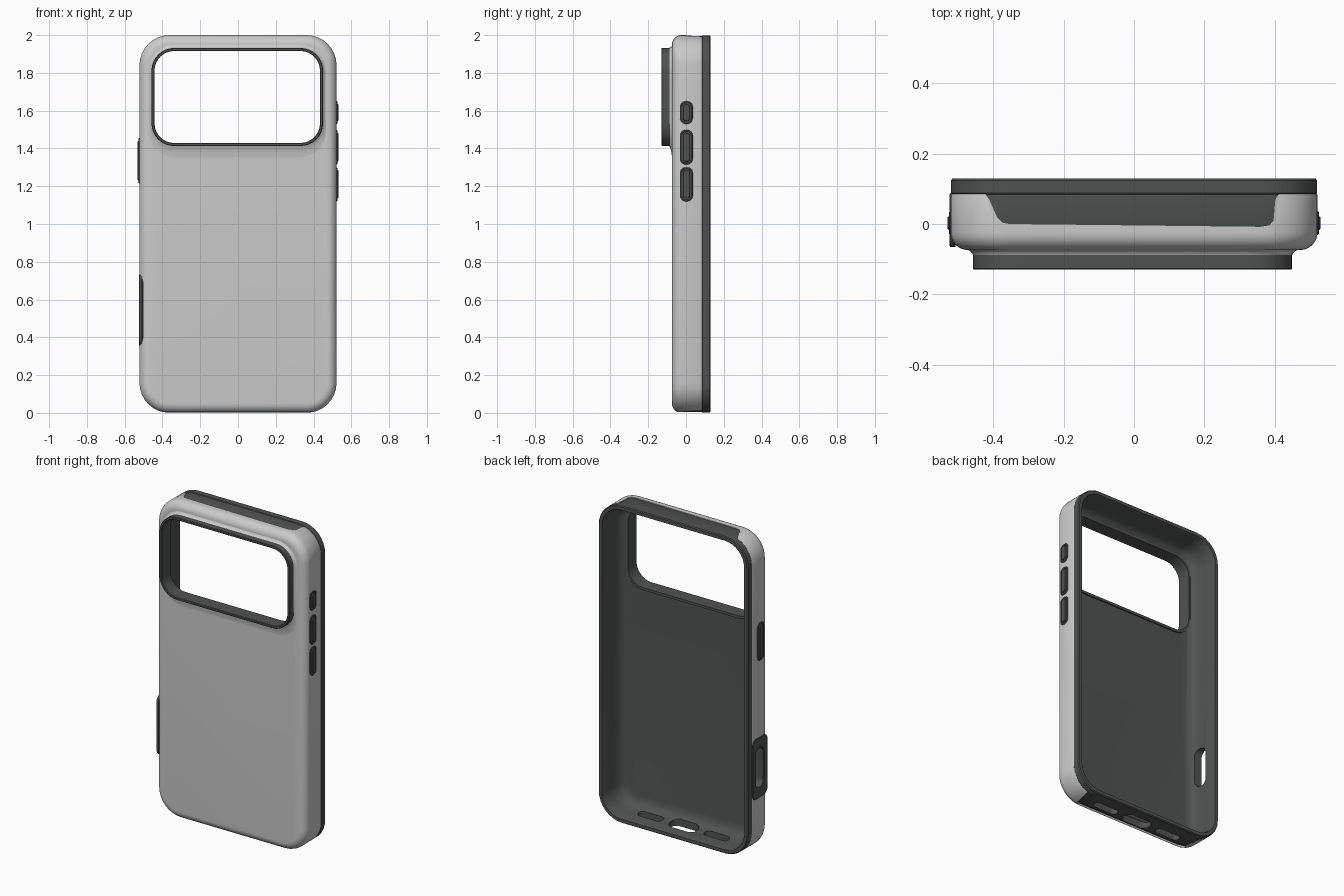
import bpy, bmesh, math

if "Cube" in bpy.data.objects:
    bpy.data.objects.remove(bpy.data.objects["Cube"])

dark = bpy.data.materials.new("dark_rubber")
dark.diffuse_color = (0.08, 0.085, 0.083, 1)
dark.use_nodes = True
dark.node_tree.nodes["Principled BSDF"].inputs["Base Color"].default_value = dark.diffuse_color


def outline(a0, a1, b0, b1, r, n=8):
    """Rounded rectangle as a list of 2D points."""
    pts = []
    for k, (a, b) in enumerate([(a1 - r, b1 - r), (a0 + r, b1 - r), (a0 + r, b0 + r), (a1 - r, b0 + r)]):
        for i in range(n + 1):
            t = math.pi / 2 * (k + i / n)
            pts.append((a + r * math.cos(t), b + r * math.sin(t)))
    return pts


def place(a, b, d, axis):
    return {"x": (d, a, b), "y": (a, d, b), "z": (a, b, d)}[axis]


def finish(name, bm, mat):
    bmesh.ops.recalc_face_normals(bm, faces=bm.faces)
    me = bpy.data.meshes.new(name)
    bm.to_mesh(me)
    bm.free()
    ob = bpy.data.objects.new(name, me)
    bpy.context.collection.objects.link(ob)
    if mat:
        me.materials.append(mat)
    return ob


def loft(name, sections, axis, mat=None, loop=False):
    """Skin rounded rectangles (a0, a1, b0, b1, r, depth); loop makes a hollow frame."""
    bm = bmesh.new()
    rings = [[bm.verts.new(place(a, b, s[5], axis)) for a, b in outline(*s[:5])] for s in sections]
    pairs = list(zip(rings, rings[1:])) + ([(rings[-1], rings[0])] if loop else [])
    for p, q in pairs:
        for i in range(len(p)):
            j = (i + 1) % len(p)
            bm.faces.new((p[i], p[j], q[j], q[i]))
    if not loop:
        bm.faces.new(rings[0])
        bm.faces.new(rings[-1])
    return finish(name, bm, mat)


def prism(name, pts, z0, z1):
    bm = bmesh.new()
    lo, hi = ([bm.verts.new((x, y, z)) for x, y in pts] for z in (z0, z1))
    bm.faces.new(lo)
    bm.faces.new(hi)
    for i in range(len(pts)):
        j = (i + 1) % len(pts)
        bm.faces.new((lo[i], lo[j], hi[j], hi[i]))
    return finish(name, bm, None)


def cut(ob, cutter):
    """Subtract the cutter, bake the result and drop the cutter."""
    m = ob.modifiers.new("cut", "BOOLEAN")
    m.operation, m.solver, m.object = "DIFFERENCE", "EXACT", cutter
    me = bpy.data.meshes.new_from_object(ob.evaluated_get(bpy.context.evaluated_depsgraph_get()))
    ob.modifiers.clear()
    ob.data = me
    bpy.data.objects.remove(cutter)


def body(o, y):
    """Case outline inset by o at depth y."""
    return (-0.522 + o, 0.522 - o, o, 2 - o, 0.16 - o, y)


def grow(s, g, d):
    """Grow a section rectangle by g and set its depth to d."""
    return (s[0] - g, s[1] + g, s[2] - g, s[3] + g, s[4] + g, d)


# Grey outer shell with rounded back edge
R = 0.05
arc = [body(R * (1 - math.cos(t)), -0.024 - R * math.sin(t))
       for t in [math.pi / 2 * i / 8 for i in range(9)]]
shell = loft("outer_shell", [body(0.055, -0.06), body(0.01, -0.02), body(0.01, 0.086),
                             body(0.002, 0.086), body(0, 0.082)] + arc, "y")

# Dark inner liner with lip and soft floor edge
liner = loft("inner_liner", [body(p, q) for p, q in [
    (0.11, -0.048), (0.08, -0.044), (0.055, -0.03), (0.042, -0.005), (0.034, 0.04), (0.03, 0.122),
    (0.026, 0.13), (0.006, 0.13), (0.001, 0.124), (0.001, 0.088), (0.004, 0.084),
    (0.004, -0.02), (0.02, -0.05), (0.05, -0.062)]], "y", dark)

# Camera opening
cam = (-0.458, 0.45, 1.413, 1.932, 0.12)
for ob in (shell, liner):
    cut(ob, loft("cutter", [grow(cam, -0.006, -0.3), grow(cam, -0.006, 0.05)], "y"))
loft("camera_frame", [grow(cam, 0, -0.04), grow(cam, 0, -0.127), grow(cam, -0.003, -0.13),
                      grow(cam, -0.013, -0.13), grow(cam, -0.016, -0.127), grow(cam, -0.016, -0.04)],
     "y", dark, True)


def flare(g, d):
    return (cam[0] - g, cam[1] + g, cam[2] - 4 * g, cam[3] + g, cam[4] + g, d)


# Grey slope rising to the camera frame
loft("camera_flare", [flare(0.016, -0.066), flare(0.015, -0.074), flare(0.008, -0.077),
                      flare(0.003, -0.083), flare(0, -0.088), flare(-0.001, -0.066)], "y", None, True)

# Shell notches at the top and bottom edges
cut(shell, prism("cutter", [(-0.44, 0.2), (-0.44, 0.094), (-0.425, 0.088), (-0.412, 0.07), (-0.39, 0.02),
                            (-0.375, 0.004), (-0.355, 0), (0.36, -0.008), (0.385, -0.004), (0.397, 0.01),
                            (0.402, 0.07), (0.412, 0.085), (0.425, 0.09), (0.425, 0.2)], 1.9, 2.1))
cut(shell, prism("cutter", [(-0.43, 0.2), (-0.42, 0.07), (-0.4, -0.03), (-0.37, -0.045),
                            (0.37, -0.045), (0.4, -0.03), (0.42, 0.07), (0.43, 0.2)], -0.1, 0.06))

# Bottom port and speaker slots
for x, w, h in [(-0.23, 0.085, 0.025), (0, 0.095, 0.043), (0.23, 0.085, 0.025)]:
    cut(liner, loft("cutter", [(x - w, x + w, 0.022 - h, 0.022 + h, h * 0.98, z) for z in (-0.1, 0.09)], "z"))

# Left side control opening with dark surround
hole = (-0.022, 0.052, 0.42, 0.67, 0.036)
patch = (-0.066, 0.088, 0.355, 0.735, 0.04)
cut(shell, loft("cutter", [grow(patch, -0.004, -0.6), grow(patch, -0.004, -0.47)], "x"))
cut(liner, loft("cutter", [grow(hole, 0, -0.6), grow(hole, 0, -0.4)], "x"))
loft("side_opening_surround", [grow(patch, 0, -0.508), grow(patch, 0, -0.522), grow(patch, -0.004, -0.525),
                               grow(hole, 0.003, -0.525), grow(hole, 0, -0.522), grow(hole, 0, -0.505)],
     "x", dark, True)

# Side buttons: rim plus raised key
for name, side, z0, z1 in [("action_button", 1, 1.53, 1.65), ("volume_up", 1, 1.315, 1.498),
                           ("volume_down", 1, 1.12, 1.3), ("power_button", -1, 1.215, 1.455)]:
    s = (-0.031, 0.036, z0, z1, 0.03)
    loft(name + "_rim", [grow(s, g, side * d) for g, d in [
        (0, 0.51), (0, 0.523), (-0.003, 0.526), (-0.009, 0.526), (-0.012, 0.523), (-0.012, 0.51)]],
        "x", dark, True)
    loft(name + "_key", [grow(s, g, side * d) for g, d in [
        (-0.014, 0.505), (-0.014, 0.527), (-0.018, 0.531)]], "x", dark)

# Smooth shading with crisp edges
for ob in bpy.context.scene.objects:
    ob.select_set(True)
    bpy.context.view_layer.objects.active = ob
bpy.ops.object.shade_smooth_by_angle(angle=math.radians(35))
